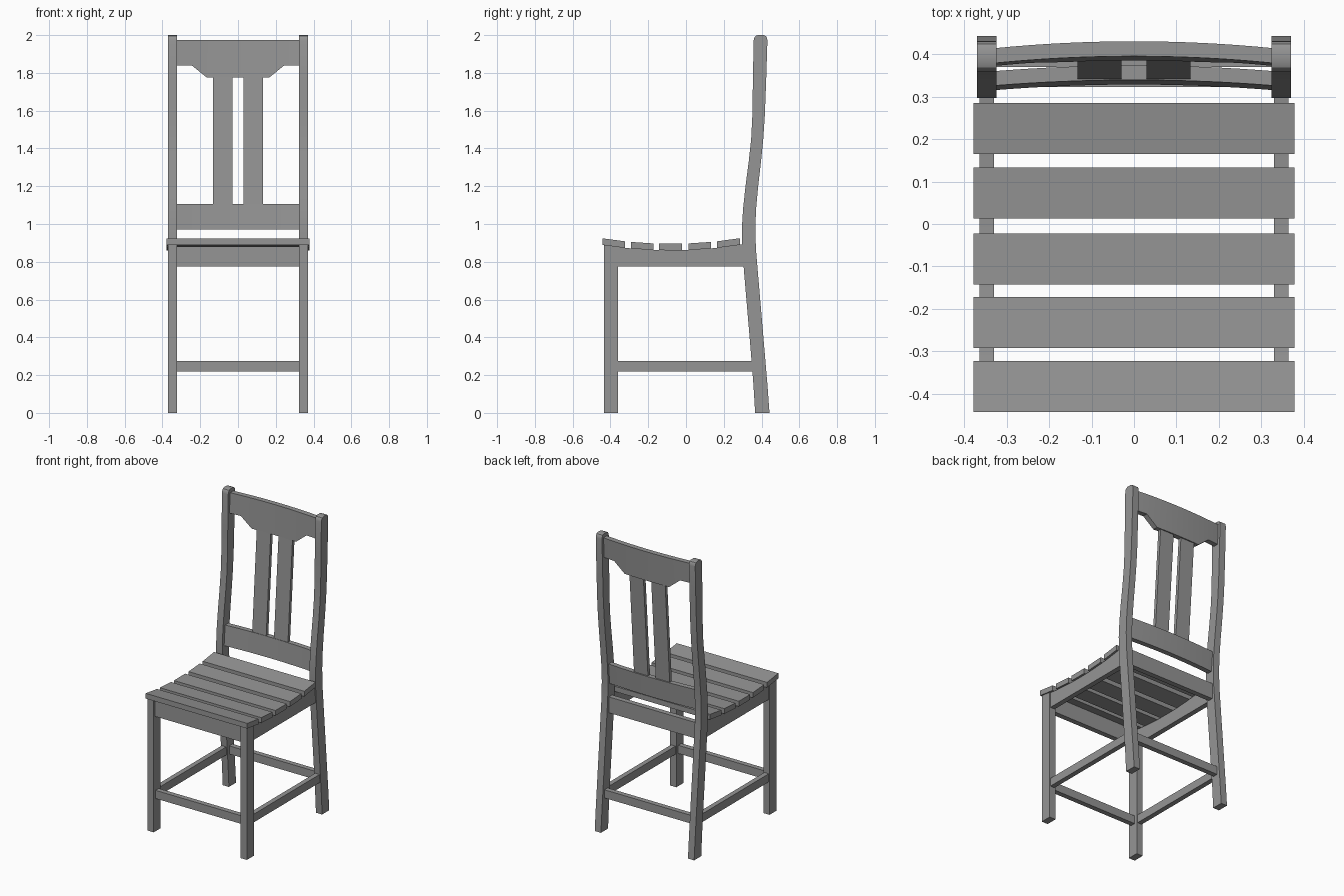
import bpy, bmesh, math
from mathutils import Matrix

if "Cube" in bpy.data.objects:
    bpy.data.objects.remove(bpy.data.objects["Cube"])

# Dark grey paint shared by all parts
paint = bpy.data.materials.new("dark_grey_paint")
paint.diffuse_color = (0.3, 0.3, 0.3, 1)
paint.use_nodes = True
paint.node_tree.nodes["Principled BSDF"].inputs["Base Color"].default_value = paint.diffuse_color


def finish(name, bm, smooth=False):
    bmesh.ops.recalc_face_normals(bm, faces=bm.faces[:])
    me = bpy.data.meshes.new(name)
    bm.to_mesh(me)
    bm.free()
    me.materials.append(paint)
    ob = bpy.data.objects.new(name, me)
    bpy.context.collection.objects.link(ob)
    if smooth:
        bpy.ops.object.select_all(action='DESELECT')
        ob.select_set(True)
        bpy.context.view_layer.objects.active = ob
        bpy.ops.object.shade_smooth_by_angle(angle=math.radians(25))
    return ob


def box(name, x0, x1, y0, y1, z0, z1):
    bm = bmesh.new()
    bmesh.ops.create_cube(bm, size=1)
    m = (Matrix.Translation(((x0 + x1) / 2, (y0 + y1) / 2, (z0 + z1) / 2))
         @ Matrix.Diagonal((x1 - x0, y1 - y0, z1 - z0, 1)))
    bmesh.ops.transform(bm, matrix=m, verts=bm.verts[:])
    return finish(name, bm)


def side_profile(name, pts, x0, x1, smooth=False):
    """Extrude a (y, z) outline along x."""
    bm = bmesh.new()
    face = bm.faces.new([bm.verts.new((x0, y, z)) for y, z in pts])
    ext = bmesh.ops.extrude_face_region(bm, geom=[face])
    moved = [g for g in ext['geom'] if isinstance(g, bmesh.types.BMVert)]
    bmesh.ops.translate(bm, verts=moved, vec=(x1 - x0, 0, 0))
    # keep both end caps
    bm.verts.ensure_lookup_table()
    edges = [e for e in bm.edges if e.is_boundary]
    if edges:
        bmesh.ops.holes_fill(bm, edges=edges)
    return finish(name, bm, smooth)


def curved_rail(name, xs, bottom, top, y_end, bow, thick, lean):
    """Rail bowed backwards in plan; bottom(x) gives the lower edge."""
    bm = bmesh.new()
    rings = []
    for x in xs:
        y = y_end + bow * (1 - (x / 0.325) ** 2)
        zb = bottom(x)
        yb, yt = y + lean * (zb - top), y
        rings.append([bm.verts.new((x, *p)) for p in
                      ((yb, zb), (yb + thick, zb), (yt + thick, top), (yt, top))])
    for a, b in zip(rings, rings[1:]):
        for i in range(4):
            j = (i + 1) % 4
            bm.faces.new((a[i], a[j], b[j], b[i]))
    bm.faces.new(rings[0])
    bm.faces.new(rings[-1])
    return finish(name, bm, True)


SEAT_Y, SEAT_Z, DISH = -0.08, 0.861, 0.22


def seat_z(y):
    return SEAT_Z + DISH * (y - SEAT_Y) ** 2


# Back leg outline: (z, front y, back y), then a rounded top
stations = [(0, .366, .442), (.15, .357, .431), (.35, .341, .414), (.55, .324, .397),
            (.75, .307, .380), (.87, .298, .370), (.98, .296, .367), (1.08, .302, .371),
            (1.2, .315, .382), (1.33, .332, .397), (1.45, .345, .409), (1.57, .351, .417),
            (1.75, .354, .424), (1.97, .358, .431)]
leg = [(f, z) for z, f, b in stations]
leg += [(.361, 1.985), (.368, 1.995), (.38, 2.0), (.412, 2.0), (.423, 1.995), (.429, 1.985)]
leg += [(b, z) for z, f, b in reversed(stations)]

# Side apron outline with the dished top edge
ys = [-0.365 + i * 0.67 / 12 for i in range(13)]
apron = [(ys[0], .775), (ys[-1], .775)] + [(y, seat_z(y)) for y in reversed(ys)]

for s, side in ((-1, "left"), (1, "right")):
    side_profile(f"back_leg_{side}", leg, s * .324, s * .37, True)
    side_profile(f"front_leg_{side}",
                 [(-.434, 0), (-.36, 0), (-.36, .878), (-.434, .888)], s * .324, s * .37)
    side_profile(f"side_apron_{side}", apron, s * .33, s * .364, True)
    a, b = sorted((s * .331, s * .364))
    box(f"side_stretcher_{side}", a, b, -.37, .36, .22, .275)
    # Back splats lean with the backrest
    side_profile(f"back_splat_{side}",
                 [(.340, 1.09), (.362, 1.09), (.413, 1.80), (.391, 1.80)],
                 s * .029, s * .133)

# Front and back cross members
box("front_apron", -.33, .33, -.42, -.385, .775, .882)
box("back_apron", -.33, .33, .322, .357, .775, .882)
box("front_stretcher", -.33, .33, -.414, -.38, .22, .275)
box("back_stretcher", -.33, .33, .37, .404, .22, .275)

# Seat slats follow the dished aprons, with upright ends
for i, y in enumerate((-.382, -.232, -.082, .073, .225)):
    z, rise = seat_z(y), .06 * 2 * DISH * (y - SEAT_Y)
    side_profile(f"seat_slat_{i + 1}",
                 [(y - .06, z - rise), (y + .06, z + rise),
                  (y + .06, z + rise + .035), (y - .06, z - rise + .035)], -.378, .378)

# Backrest rails
xs = [-.326, -.287, -.245, -.205, -.165, -.11, -.055, 0]
xs += [-x for x in reversed(xs[:-1])]


def crest_bottom(x):
    t = min(max((abs(x) - .165) / .08, 0), 1)
    return 1.775 + .065 * t


curved_rail("lower_back_rail", xs, lambda x: .97, 1.105, .326, .013, .034, .08)
curved_rail("crest_rail", xs, crest_bottom, 1.975, .379, .016, .035, .05)
